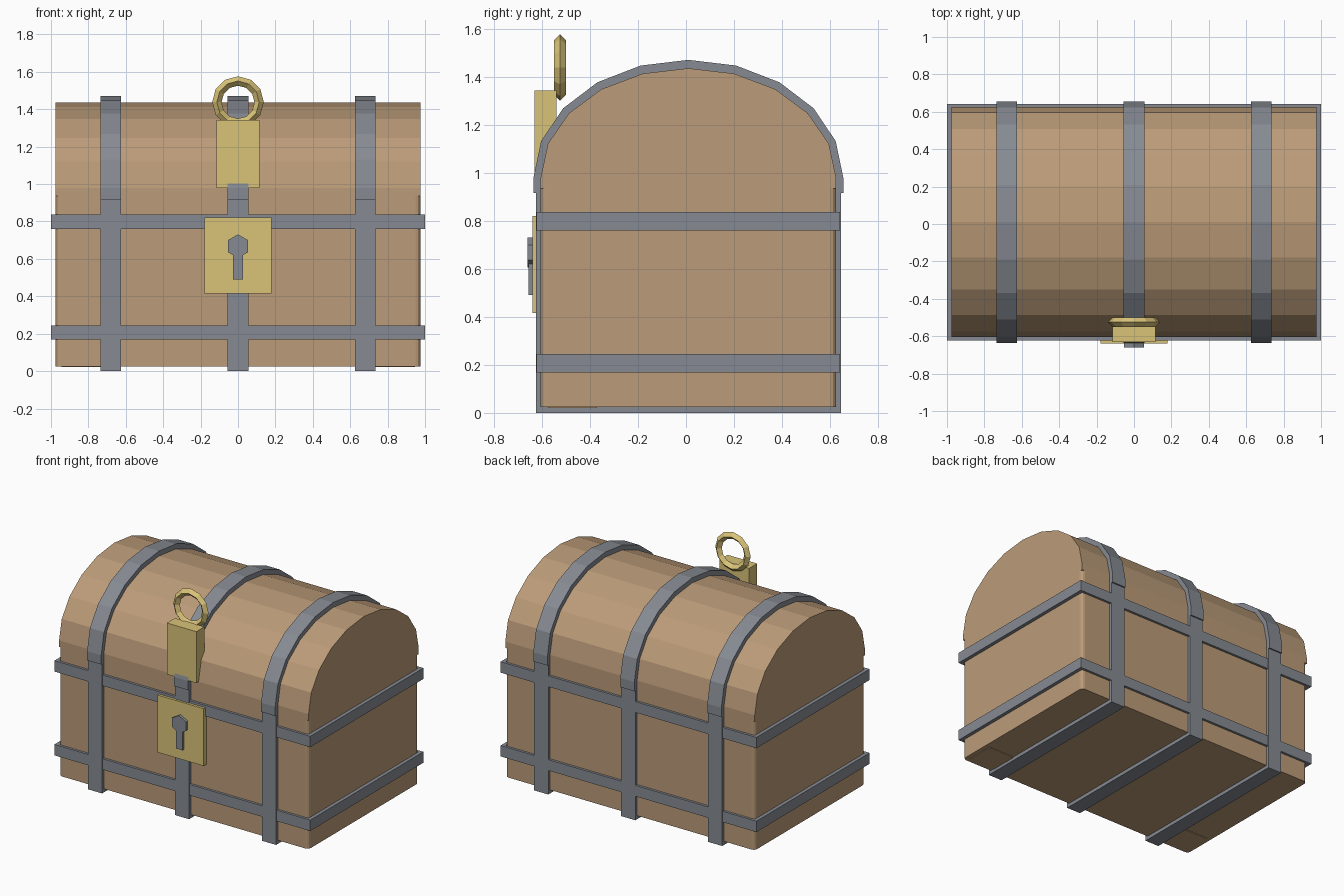
import bpy, bmesh
from math import sin, cos, pi, radians

if "Cube" in bpy.data.objects:
    bpy.data.objects.remove(bpy.data.objects["Cube"])

CY = 0.01  # depth centre of the wooden chest


def material(name, rgb):
    m = bpy.data.materials.new(name)
    m.diffuse_color = (*rgb, 1)
    m.use_nodes = True
    m.node_tree.nodes["Principled BSDF"].inputs["Base Color"].default_value = m.diffuse_color
    return m


WOOD = material("wood", (0.50, 0.33, 0.19))
IRON = material("iron", (0.24, 0.26, 0.29))
BRASS = material("brass", (0.70, 0.55, 0.19))


def finish(name, bm, mat):
    bmesh.ops.recalc_face_normals(bm, faces=bm.faces)
    me = bpy.data.meshes.new(name)
    bm.to_mesh(me)
    bm.free()
    me.materials.append(mat)
    ob = bpy.data.objects.new(name, me)
    bpy.context.collection.objects.link(ob)
    return ob


def place(axis, p, t):
    # 2D point p swept to t along the chosen axis
    return {"x": (t, *p), "y": (p[0], t, p[1]), "z": (*p, t)}[axis]


def prism(name, pts, axis, lo, hi, mat):
    bm = bmesh.new()
    a = [bm.verts.new(place(axis, p, lo)) for p in pts]
    b = [bm.verts.new(place(axis, p, hi)) for p in pts]
    bm.faces.new(a)
    bm.faces.new(b)
    for i in range(len(pts)):
        j = (i + 1) % len(pts)
        bm.faces.new((a[i], a[j], b[j], b[i]))
    return finish(name, bm, mat)


def strip(name, outer, inner, axis, lo, hi, closed, mat):
    # flat bar following a path, open or closed
    bm = bmesh.new()
    rows = [[bm.verts.new(place(axis, p, t))
             for p, t in ((o, lo), (o, hi), (i, hi), (i, lo))]
            for o, i in zip(outer, inner)]
    n = len(rows)
    for k in range(n if closed else n - 1):
        r, s = rows[k], rows[(k + 1) % n]
        for c in range(4):
            d = (c + 1) % 4
            bm.faces.new((r[c], r[d], s[d], s[c]))
    if not closed:
        bm.faces.new(rows[0])
        bm.faces.new(rows[-1])
    return finish(name, bm, mat)


def rect(x0, x1, y0, y1):
    return [(x0, y0), (x1, y0), (x1, y1), (x0, y1)]


def box(name, x, y, z, mat):
    return prism(name, rect(*x, *y), "z", *z, mat)


def arch(a, b, bottom):
    # ten-sided half ellipse with short straight legs
    pts = [(CY + a * cos(pi * i / 10), 0.98 + b * sin(pi * i / 10)) for i in range(11)]
    return [(CY + a, bottom)] + pts + [(CY - a, bottom)]


# wooden body with rounded vertical corners
body = box("chest_body", (-0.975, 0.975), (CY - 0.615, CY + 0.615), (0.025, 0.94), WOOD)
bm = bmesh.new()
bm.from_mesh(body.data)
edges = [e for e in bm.edges if abs(e.verts[0].co.z - e.verts[1].co.z) > 0.5]
bmesh.ops.bevel(bm, geom=edges, offset=0.025, segments=3, profile=0.5, affect="EDGES")
bm.to_mesh(body.data)
bm.free()

# barrel lid
prism("lid", arch(0.615, 0.455, 0.935), "x", -0.975, 0.975, WOOD)

# thin pads under the front corners
for s, side in ((-1, "left"), (1, "right")):
    box("base_pad_" + side, sorted((s * 0.735, s * 0.945)), (-0.575, -0.37), (0.021, 0.026), WOOD)

# vertical straps: a U around the body and an arch over the lid
f, b = CY - 0.635, CY + 0.635
for x, side in ((-0.68, "left"), (0, "middle"), (0.68, "right")):
    lo, hi = x - 0.055, x + 0.055
    strip("body_strap_" + side, [(f, 0.93), (f, 0), (b, 0), (b, 0.93)],
          [(f + 0.025, 0.93), (f + 0.025, 0.027), (b - 0.025, 0.027), (b - 0.025, 0.93)],
          "x", lo, hi, False, IRON)
    strip("lid_strap_" + side, arch(0.645, 0.49, 0.915), arch(0.612, 0.452, 0.915),
          "x", lo, hi, False, IRON)

# horizontal bands
for z, level in ((0.168, "lower"), (0.76, "upper")):
    strip(level + "_band", rect(-1, 1, CY - 0.632, CY + 0.632),
          rect(-0.973, 0.973, CY - 0.613, CY + 0.613), "z", z, z + 0.077, True, IRON)

# lock plate and keyhole
box("lock_plate", (-0.18, 0.18), (-0.64, -0.61), (0.415, 0.82), BRASS)
hexagon = [(0.063 * sin(pi * i / 3), 0.668 + 0.063 * cos(pi * i / 3)) for i in range(6)]
prism("keyhole_top", hexagon, "y", -0.66, -0.63, IRON)
box("keyhole_slot", (-0.026, 0.026), (-0.655, -0.63), (0.49, 0.65), IRON)

# hasp block and ring
box("hasp_block", (-0.115, 0.115), (-0.63, -0.54), (0.98, 1.343), BRASS)
bpy.ops.mesh.primitive_torus_add(major_segments=12, minor_segments=4,
                                 major_radius=0.113, minor_radius=0.025,
                                 location=(0, -0.525, 1.438), rotation=(radians(90), 0, 0))
ring = bpy.context.object
ring.name = "hasp_ring"
ring.data.materials.append(BRASS)
